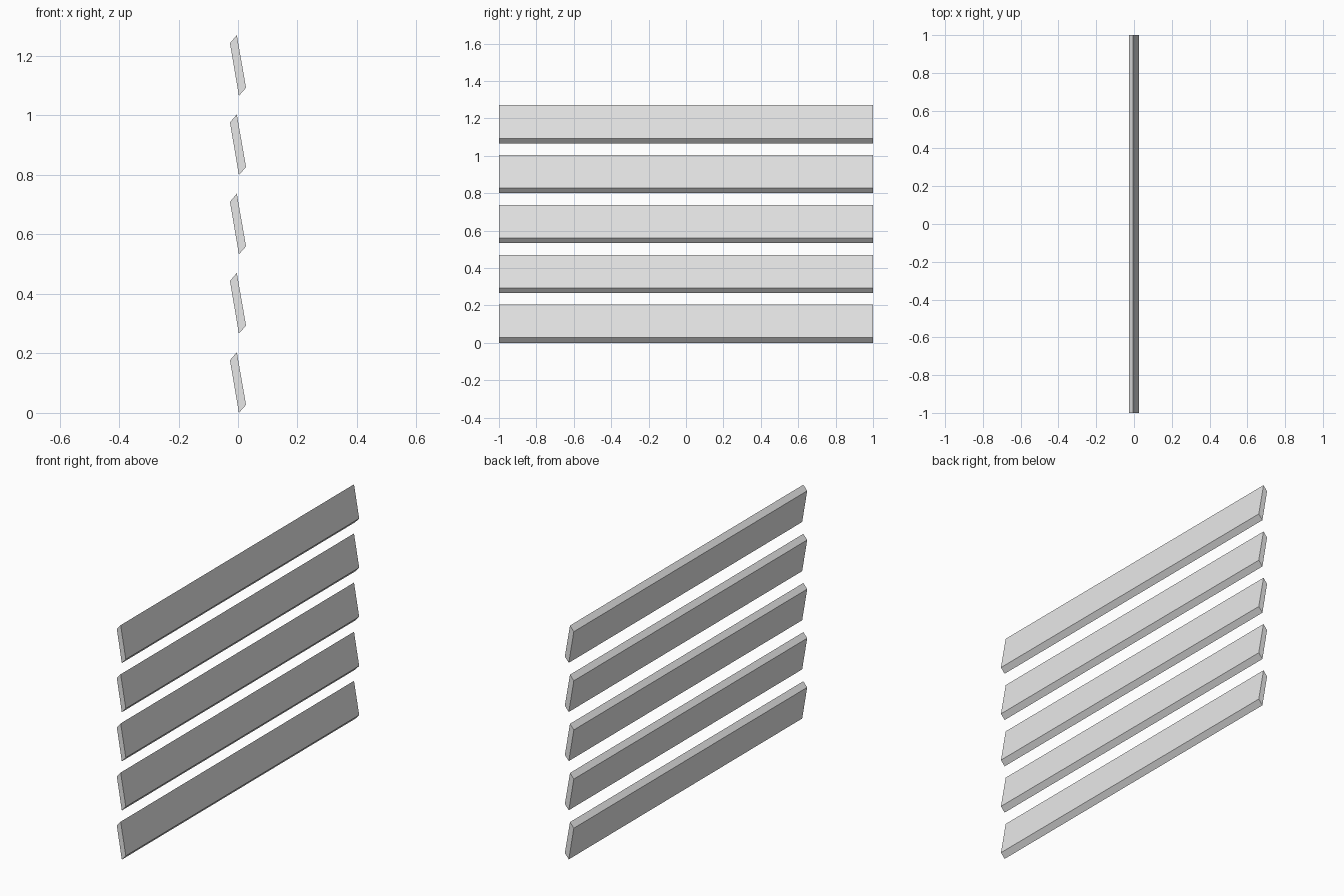
import bpy

cube = bpy.data.objects.get("Cube")
if cube:
    bpy.data.objects.remove(cube, do_unlink=True)

# Pale grey finish
grey = bpy.data.materials.new("pale_grey")
grey.use_nodes = True
colour = (0.8, 0.8, 0.8, 1)
grey.diffuse_color = colour
grey.node_tree.nodes["Principled BSDF"].inputs["Base Color"].default_value = colour

# Slanted slat cross-section (x, z), counter-clockwise from the front
PROFILE = [(0.003, 0), (0.027, 0.027), (-0.004, 0.204), (-0.027, 0.177)]
PITCH = 0.2665
HALF_LENGTH = 1.0


def slat_mesh():
    n = len(PROFILE)
    verts = [(x, y, z) for y in (-HALF_LENGTH, HALF_LENGTH) for x, z in PROFILE]
    faces = [tuple(range(n)), tuple(reversed(range(n, 2 * n)))]
    faces += [(i, i + n, (i + 1) % n + n, (i + 1) % n) for i in range(n)]
    mesh = bpy.data.meshes.new("slat")
    mesh.from_pydata(verts, [], faces)
    mesh.materials.append(grey)
    return mesh


# Five evenly stacked louvre slats
mesh = slat_mesh()
for i in range(5):
    slat = bpy.data.objects.new(f"slat_{i + 1}", mesh)
    slat.location.z = i * PITCH
    bpy.context.collection.objects.link(slat)
